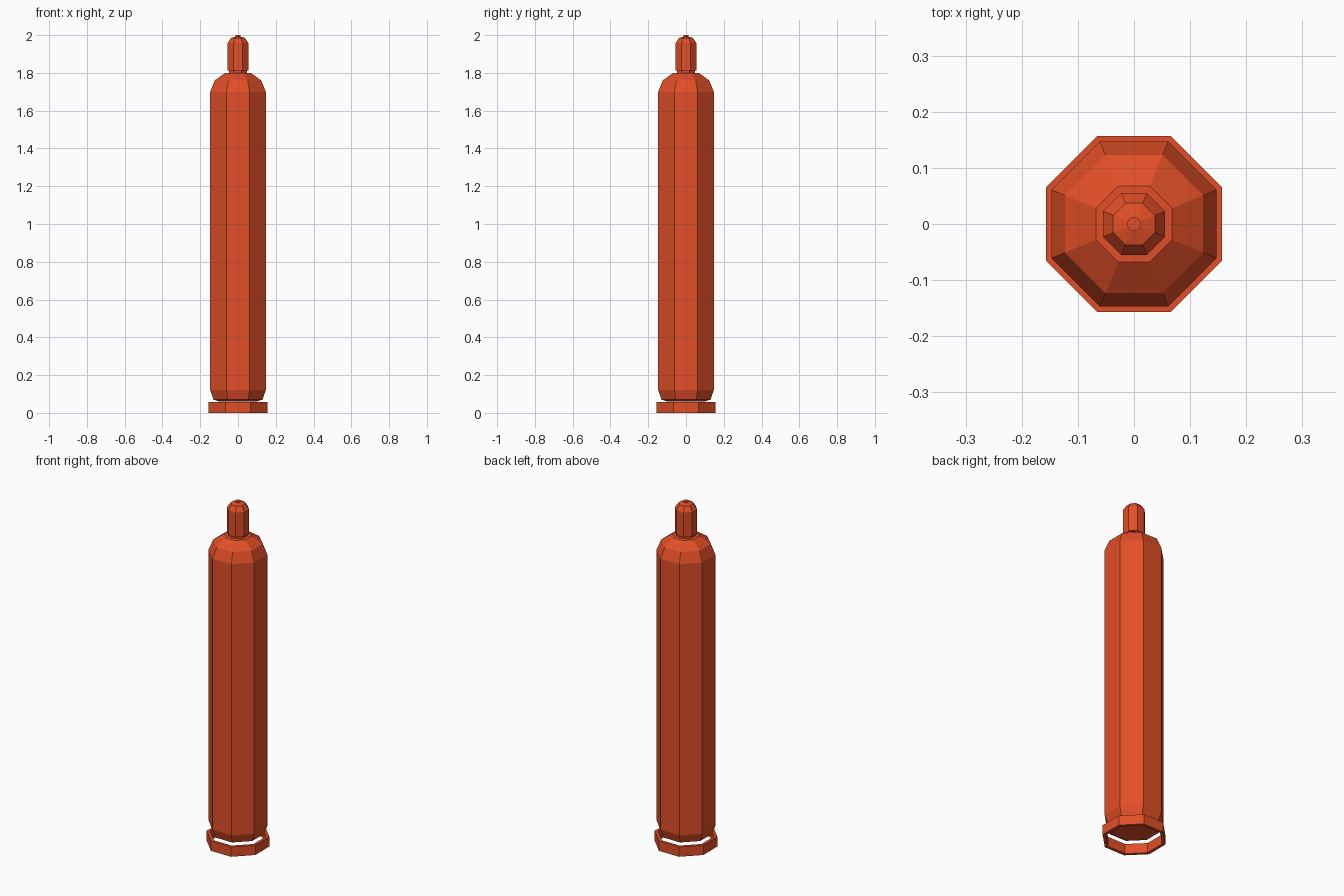
import bpy, bmesh, math

cube = bpy.data.objects.get("Cube")
if cube:
    bpy.data.objects.remove(cube, do_unlink=True)

SIDES = 8

paint = bpy.data.materials.new("orange_red_paint")
paint.use_nodes = True
colour = (0.75, 0.077, 0.02, 1)
paint.diffuse_color = colour
paint.node_tree.nodes["Principled BSDF"].inputs["Base Color"].default_value = colour


def lathe(name, profile, sides=SIDES, closed=False):
    """Turn (flat-to-centre distance, height) points into a faceted solid."""
    bm = bmesh.new()
    step = math.tau / sides
    rings = []
    for dist, z in profile:
        r = dist / math.cos(step / 2)
        rings.append([bm.verts.new((r * math.cos(step * (i + 0.5)),
                                    r * math.sin(step * (i + 0.5)), z))
                      for i in range(sides)])
    pairs = list(zip(rings, rings[1:]))
    if closed:
        pairs.append((rings[-1], rings[0]))
    else:
        bm.faces.new(rings[0])
        bm.faces.new(rings[-1])
    for low, high in pairs:
        for i in range(sides):
            j = (i + 1) % sides
            bm.faces.new((low[i], low[j], high[j], high[i]))
    bmesh.ops.recalc_face_normals(bm, faces=bm.faces)
    mesh = bpy.data.meshes.new(name)
    bm.to_mesh(mesh)
    bm.free()
    mesh.materials.append(paint)
    obj = bpy.data.objects.new(name, mesh)
    bpy.context.collection.objects.link(obj)
    return obj


# Open foot ring
lathe("foot_ring", [(0.157, 0), (0.157, 0.057), (0.14, 0.057), (0.14, 0)], closed=True)

# Cylinder body with tapered foot and sloping shoulder
lathe("cylinder_body", [(0.098, 0.06), (0.13, 0.07), (0.147, 0.12), (0.147, 1.70),
                        (0.123, 1.76), (0.068, 1.80)])

# Narrow neck under the cap
lathe("neck", [(0.047, 1.79), (0.047, 1.82)])

# Valve cap with chamfered top
lathe("valve_cap", [(0.055, 1.812), (0.055, 1.957), (0.037, 1.985), (0.012, 1.992)])

# Small round knob on the cap
lathe("cap_knob", [(0.012, 1.985), (0.012, 2.0)], sides=16)
